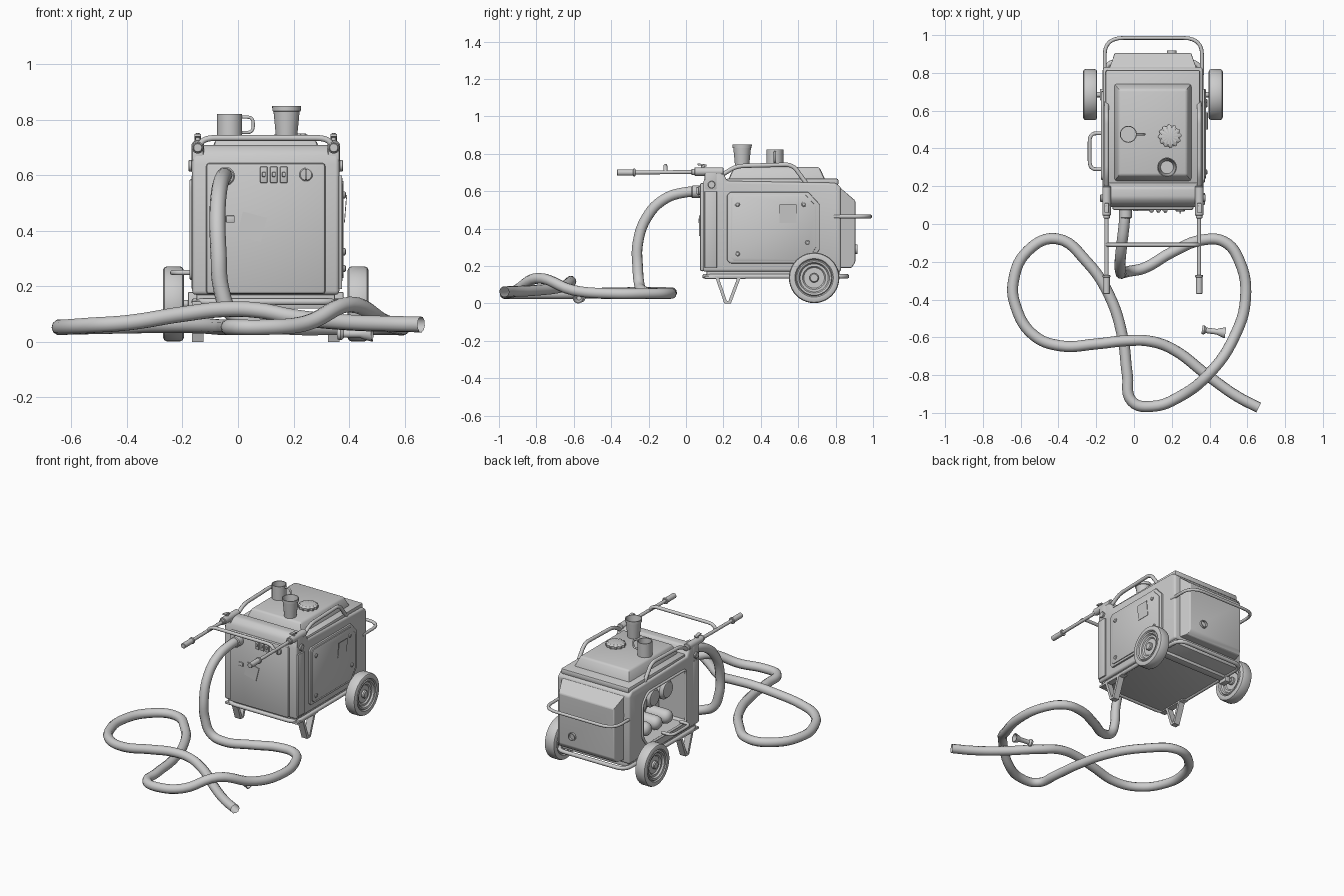
import bpy, bmesh, math
from mathutils import Vector, Matrix

if "Cube" in bpy.data.objects:
    bpy.data.objects.remove(bpy.data.objects["Cube"])

CX = 0.1  # machine centre line


def finish(o, bevel=0, seg=2, angle=35):
    bpy.ops.object.select_all(action='DESELECT')
    o.select_set(True)
    bpy.context.view_layer.objects.active = o
    if bevel:
        m = o.modifiers.new("bevel", 'BEVEL')
        m.width, m.segments, m.limit_method = bevel, seg, 'ANGLE'
        m.angle_limit = math.radians(25)
        bpy.ops.object.modifier_apply(modifier=m.name)
    bpy.ops.object.shade_smooth_by_angle(angle=math.radians(angle))
    return o


def from_bm(name, bm, bevel=0, seg=2):
    bmesh.ops.recalc_face_normals(bm, faces=bm.faces)
    me = bpy.data.meshes.new(name)
    bm.to_mesh(me)
    bm.free()
    o = bpy.data.objects.new(name, me)
    bpy.context.collection.objects.link(o)
    return finish(o, bevel, seg)


def box(name, lo, hi, bevel=0.004, taper=None, rot=None):
    lo, hi = Vector(lo), Vector(hi)
    bm = bmesh.new()
    bmesh.ops.create_cube(bm, size=1)
    for v in bm.verts:
        if taper and v.co.z > 0:
            v.co.x *= taper[0]
            v.co.y *= taper[1]
        v.co = v.co * (hi - lo)
        if rot:
            v.co.rotate(rot)
        v.co += (lo + hi) / 2
    return from_bm(name, bm, bevel)


def prism(name, prof, x0, x1, bevel=0, seg=2):
    # (y, z) outline pulled along x
    bm = bmesh.new()
    f = bm.faces.new([bm.verts.new((x0, y, z)) for y, z in prof])
    r = bmesh.ops.extrude_face_region(bm, geom=[f])
    bmesh.ops.translate(bm, vec=(x1 - x0, 0, 0), verts=[e for e in r['geom'] if isinstance(e, bmesh.types.BMVert)])
    return from_bm(name, bm, bevel, seg)


def lathe(name, prof, loc, axis=(0, 0, 1), n=32, wave=0):
    # (radius, height) outline turned about an axis
    q = Vector((0, 0, 1)).rotation_difference(Vector(axis)).to_matrix().to_4x4()
    bm = bmesh.new()
    rings = []
    for r, h in prof:
        rings.append([bm.verts.new((r * (1 + wave * (i % 4 < 2)) * math.cos(i * math.tau / n),
                                    r * (1 + wave * (i % 4 < 2)) * math.sin(i * math.tau / n), h)) for i in range(n)])
    for a, b in zip(rings, rings[1:]):
        for i in range(n):
            bm.faces.new((a[i], a[i - 1], b[i - 1], b[i]))
    bmesh.ops.remove_doubles(bm, verts=bm.verts, dist=1e-6)
    for e in (prof[0], prof[-1]):
        if e[0] > 0:
            k = prof.index(e)
            bm.faces.new(rings[k])
    bmesh.ops.transform(bm, matrix=Matrix.Translation(loc) @ q, verts=bm.verts)
    return from_bm(name, bm)


def rod(name, a, b, r, n=20):
    a, b = Vector(a), Vector(b)
    L, c = (b - a).length, r * 0.15
    return lathe(name, [(r - c, 0), (r, c), (r, L - c), (r - c, L)], a, b - a, n)


def tube(name, pts, r, fillet=0.05, cyclic=False, smooth=False, caps=True):
    pts = [Vector(p) for p in pts]
    cu = bpy.data.curves.new(name, 'CURVE')
    cu.dimensions, cu.bevel_depth, cu.bevel_resolution, cu.use_fill_caps = '3D', r, 3, caps
    if smooth:
        sp = cu.splines.new('BEZIER')
        sp.bezier_points.add(len(pts) - 1)
        for bp, p in zip(sp.bezier_points, pts):
            bp.co, bp.handle_left_type, bp.handle_right_type = p, 'AUTO', 'AUTO'
        sp.resolution_u = 6
    else:
        out = []
        for i, p in enumerate(pts):
            if not cyclic and i in (0, len(pts) - 1):
                out.append(p)
                continue
            a, b = pts[i - 1] - p, pts[(i + 1) % len(pts)] - p
            a = p + a.normalized() * min(fillet, a.length * .45)
            b = p + b.normalized() * min(fillet, b.length * .45)
            out += [a * (1 - t)**2 + p * 2 * t * (1 - t) + b * t * t for t in (k / 6 for k in range(7))]
        sp = cu.splines.new('POLY')
        sp.points.add(len(out) - 1)
        for q, p in zip(sp.points, out):
            q.co = (*p, 1)
        sp.use_cyclic_u = cyclic
    o = bpy.data.objects.new(name, cu)
    bpy.context.collection.objects.link(o)
    bpy.ops.object.select_all(action='DESELECT')
    o.select_set(True)
    bpy.context.view_layer.objects.active = o
    bpy.ops.object.convert(target='MESH')
    return finish(bpy.context.object, angle=50)


# housing, with the left engine bay cut open
body = prism("housing", [(.09, .17), (.09, .64), (.105, .685), (.135, .71), (.195, .71), (.22, .655), (.80, .645),
                         (.83, .62), (.83, .17)], -.165, .365, .014, 3)
panel = [(.235, .215), (.66, .215), (.715, .29), (.715, .53), (.655, .595), (.235, .595), (.22, .58), (.22, .23)]
bay = [(.47 + (y - .47) * .92, .405 + (z - .405) * .92) for y, z in panel]
cut = prism("bay_cutter", bay, -.4, .03)
m = body.modifiers.new("bay", 'BOOLEAN')
m.object, m.operation, m.solver = cut, 'DIFFERENCE', 'EXACT'
bpy.context.view_layer.objects.active = body
bpy.ops.object.modifier_apply(modifier="bay")
bpy.data.objects.remove(cut)
finish(body)
tube("bay_rim", [(-.167, y, z) for y, z in bay], .008, .03, True)

# engine parts inside the bay
for i, y in enumerate((.34, .45, .56)):
    lathe(f"filter_{i}", [(0, 0), (.045, 0), (.045, .12), (.04, .14), (.025, .155), (0, .16)], (.03, y, .285), (-1, 0, 0))
for i, y in enumerate((.33, .47, .60)):
    lathe(f"engine_drum_{i}", [(0, 0), (.065, 0), (.065, .11), (.05, .13), (0, .14)], (.03, y, .46), (-1, 0, 0))
tube("bay_handle", [(-.16, .29, .25), (-.235, .29, .25), (-.235, .48, .25), (-.16, .48, .25)], .01, .045)

# right access panel and bolts
prism("side_panel", panel, .36, .376, .005)
prism("side_panel_inner", bay, .37, .381, .003)
for i, (y, z) in enumerate([(.275, .53), (.63, .53), (.65, .325), (.275, .265)]):
    lathe(f"panel_bolt_{i}", [(.013, 0), (.013, .006), (.008, .01)], (.379, y, z), (1, 0, 0), 12)
box("side_label", (.386, .50, .43), (.389, .59, .53), 0, rot=Matrix.Rotation(.08, 3, 'Y'))

# top tank, cap, seams
box("tank_base", (-.15, .215, .63), (.35, .815, .668), .01)
box("tank", (-.11, .22, .65), (.31, .75, .73), .012, (.86, .86))
lathe("tank_cap", [(.052, .72), (.055, .726), (.055, .745), (.046, .752), (0, .752)], (.19, .465, 0), n=48, wave=.13)

# front panel with controls
box("front_panel", (-.115, .074, .172), (.315, .10, .645), .012)
for i in range(3):
    box(f"breaker_{i}", (.08 + i * .036, .066, .573), (.106 + i * .036, .08, .632), .003)
    box(f"breaker_lever_{i}", (.087 + i * .036, .058, .595), (.099 + i * .036, .07, .612), .002)
rod("dial", (.245, .08, .603), (.245, .066, .603), .024)
box("dial_grip", (.241, .056, .584), (.249, .07, .622), .002)
box("front_latch", (-.043, .066, .43), (-.012, .08, .455), .003)
box("front_label", (.005, .070, .37), (.095, .076, .46), 0, rot=Matrix.Rotation(.25, 3, 'Y'))

# rear exhaust box
bx = prism("exhaust_box", [(.80, .19), (.80, .635), (.835, .61), (.905, .55), (.905, .22), (.885, .19)], -.13, .33)
for v in bx.data.vertices:
    v.co.x = CX + (v.co.x - CX) * (1 - max(0, v.co.y - .835) * 1.7)
finish(bx, .006)
lathe("exhaust_outlet", [(.0, 0), (.02, 0), (.02, .018), (.026, .018), (.026, 0)][::-1], (.2, .90, .29), (0, 1, 0), 20)
tube("rear_bumper", [(-.155, .79, .465), (-.155, .985, .465), (.36, .985, .465), (.36, .79, .465)], .01, .1)

# base tray and frame
box("base_tray", (-.15, .11, .14), (.35, .82, .18), .008)
tube("base_frame", [(-.155, .1, .145), (.355, .1, .145), (.355, .86, .145), (-.155, .86, .145)], .013, .07, True)
rod("axle", (-.26, .685, .137), (.46, .685, .137), .014)
box("axle_beam", (-.14, .66, .12), (.34, .71, .165))

tyre = [(0, .03), (.02, .03), (.025, .024), (.025, .012), (.055, .012), (.062, .02), (.075, .02), (.082, .031),
        (.092, .034), (.097, .028), (.103, .036), (.122, .0375), (.131, .033), (.135, .024)]
for s, side in ((-1, "left"), (1, "right")):
    x = CX + s * .245
    # wheel
    lathe(side + "_wheel", [(r, -h) for r, h in tyre] + tyre[::-1], (CX + s * .3325, .685, .137), (s, 0, 0), 40)
    box(side + "_axle_mount", (CX + s * .26 - .02, .655, .10), (CX + s * .26 + .02, .715, .18))
    # bent strap leg
    for i, (a, b) in enumerate([((.155, .145), (.205, 0)), ((.295, .145), (.24, 0))]):
        k = .018 if i == 0 else -.018
        prism(f"{side}_leg_{i}", [a, (a[0] + k, a[1]), (b[0] + k, b[1]), b], x - .021, x + .021)
    box(side + "_foot", (x - .021, .205, 0), (x + .021, .24, .013), 0)
    box(side + "_leg_plate", (x - .021, .10, .132), (x + .021, .32, .147), .003)
    # roll bar on top
    tube(side + "_top_bar", [(x, .18, .68), (x, .27, .735), (x, .57, .743), (x, .645, .64)], .012, .04)
    # folding handle with its clamp
    box(side + "_handle_post", (x - .022, .10, .605), (x + .022, .165, .71), .008)
    rod(side + "_handle_sleeve", (x, .045, .705), (x, .20, .705), .023)
    rod(side + "_handle_collar", (x, .03, .703), (x, .06, .703), .017)
    tube(side + "_handle_rod", [(x, .1, .703), (x, -.365, .70)], .011)
    rod(side + "_grip", (x, -.37, .70), (x, -.275, .70), .017)
    rod(side + "_grip_collar", (x, -.283, .70), (x, -.270, .70), .021)
    rod(side + "_pivot_knob", (x + s * .015, .137, .635), (x + s * .034, .137, .635), .02)
    rod(side + "_clamp_screw", (x, .09, .72), (x, .09, .745), .009)
    box(side + "_clamp_lever", (x - .012, .06, .736), (x + .012, .11, .746), .003, rot=Matrix.Rotation(-.15, 3, 'X'))
    box(side + "_corner_strip", (x + s * .016 - .006, .10, .19), (x + s * .016 + .014 * (s > 0), .165, .6), .003)
tube("handle_crossbar", [(-.145, -.11, .70), (-.12, -.11, .735), (.32, -.11, .735), (.345, -.11, .70)], .011, .04)

# mug and tumbler standing on the tank
lathe("mug", [(0, .728), (.045, .728), (.045, .822), (.040, .822), (.040, .74), (0, .74)], (-.03, .475, 0))
tube("mug_handle", [(.01, .475, .81), (.055, .475, .81), (.055, .475, .755), (.01, .475, .755)], .006, .025)
lathe("tumbler", [(0, .728), (.037, .728), (.047, .83), (.051, .832), (.052, .85), (.047, .85), (.034, .74), (0, .74)],
      (.175, .30, 0))

# hose running down from the front and looping over the floor
tube("hose", [(-.045, .10, .597), (-.052, .0, .595), (-.066, -.12, .555), (-.074, -.21, .46), (-.07, -.258, .32),
              (-.06, -.258, .19), (-.025, -.25, .105), (.05, -.235, .07), (.2, -.15, .053), (.36, -.085, .053),
              (.48, -.095, .053), (.56, -.2, .053), (.59, -.4, .053), (.53, -.6, .07), (.4, -.79, .135),
              (.24, -.915, .066), (.1, -.965, .053), (-.01, -.94, .053), (-.035, -.8, .053), (-.06, -.6, .053),
              (-.13, -.38, .058), (-.25, -.2, .06), (-.41, -.078, .058), (-.56, -.14, .055), (-.638, -.3, .053),
              (-.625, -.44, .053), (-.53, -.59, .06), (-.39, -.645, .07), (-.2, -.635, .1), (-.04, -.618, .118),
              (.08, -.62, .113), (.2, -.66, .09), (.4, -.81, .07), (.55, -.915, .065), (.66, -.972, .063)],
     .029, smooth=True, caps=False)
rod("hose_socket", (-.045, .03, .597), (-.045, .08, .597), .034)

# loose nozzle on the floor
lathe("nozzle", [(0, 0), (.022, 0), (.024, .012), (.015, .022), (.015, .08), (.021, .095), (.03, .125), (.025, .125),
                 (.012, .09), (0, .09)], (.36, -.56, .03), (.99, -.13, 0), 20)
